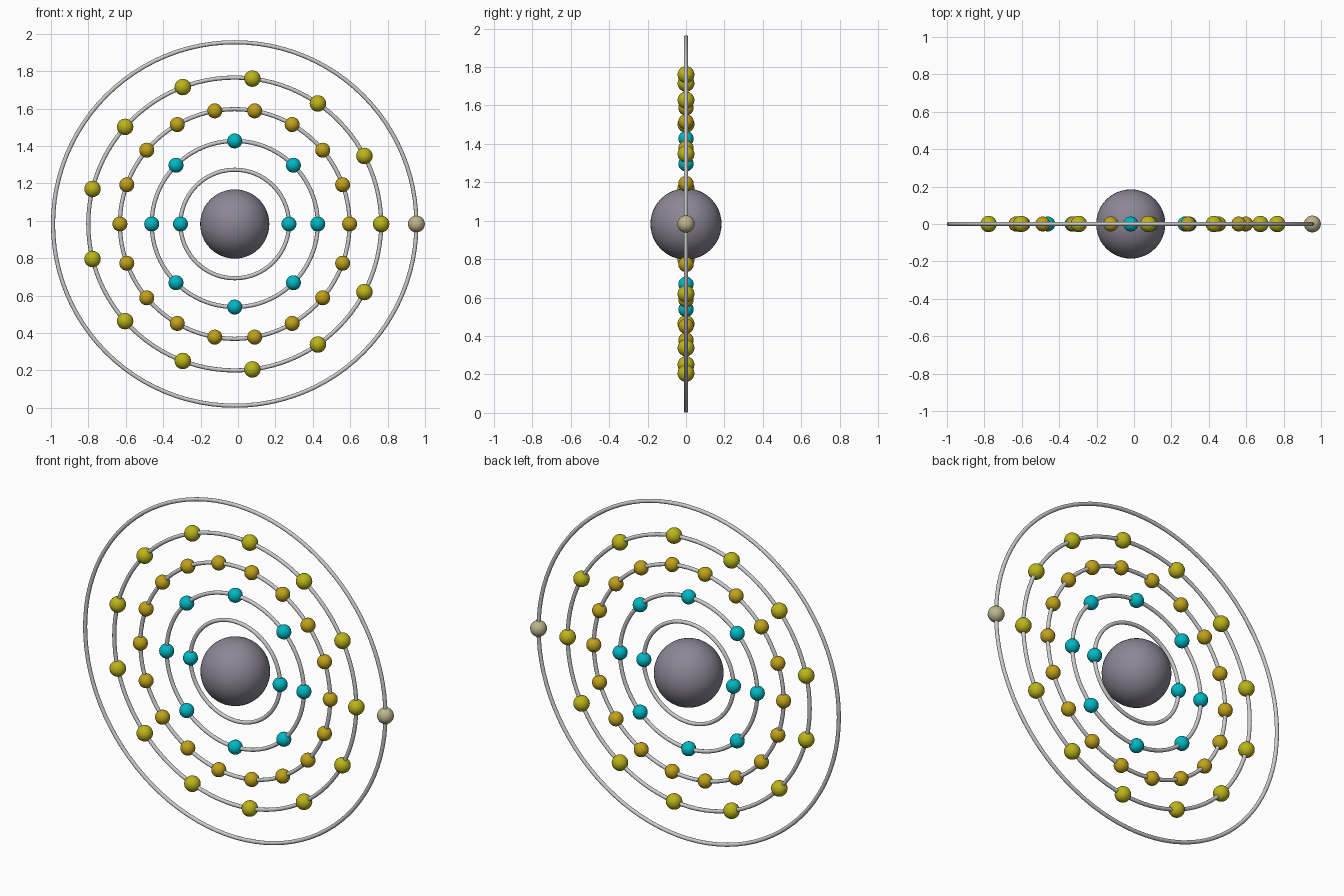
import bpy
from math import cos, sin, pi

if "Cube" in bpy.data.objects:
    bpy.data.objects.remove(bpy.data.objects["Cube"])

CX, CZ = -0.0175, 0.983
TUBE = 0.011


def material(name, rgb):
    m = bpy.data.materials.new(name)
    m.diffuse_color = (*rgb, 1)
    m.use_nodes = True
    m.node_tree.nodes["Principled BSDF"].inputs["Base Color"].default_value = m.diffuse_color
    return m


def finish(name, mat=None):
    ob = bpy.context.object
    ob.name = name
    bpy.ops.object.shade_smooth()
    if mat:
        ob.data.materials.append(mat)
    return ob


def ball(name, x, z, radius, mat, seg=24):
    bpy.ops.mesh.primitive_uv_sphere_add(segments=seg, ring_count=seg // 2,
                                         radius=radius, location=(x, 0, z))
    return finish(name, mat)


cyan = material("cyan", (0.0, 0.48, 0.55))
gold = material("gold", (0.53, 0.36, 0.01))
yellow = material("yellow", (0.50, 0.46, 0.01))
pale = material("pale", (0.50, 0.46, 0.26))
violet_grey = material("violet_grey", (0.26, 0.24, 0.30))

# nucleus
ball("nucleus", CX, CZ, 0.185, violet_grey, 48)

# shells: orbit radius, electron count, electron radius, colour
shells = [
    (0.290, 2, 0.040, cyan),
    (0.444, 8, 0.040, cyan),
    (0.614, 18, 0.040, gold),
    (0.783, 13, 0.044, yellow),
    (0.9715, 1, 0.045, pale),
]
for i, (radius, count, size, mat) in enumerate(shells, 1):
    # orbit ring standing in the xz plane
    bpy.ops.mesh.primitive_torus_add(major_radius=radius, minor_radius=TUBE,
                                     major_segments=96, minor_segments=12,
                                     location=(CX, 0, CZ), rotation=(pi / 2, 0, 0))
    finish(f"orbit_ring_{i}")
    # electrons evenly spaced, starting on the right
    for k in range(count):
        a = 2 * pi * k / count
        ball(f"electron_{i}_{k + 1}", CX + radius * cos(a), CZ + radius * sin(a), size, mat)
